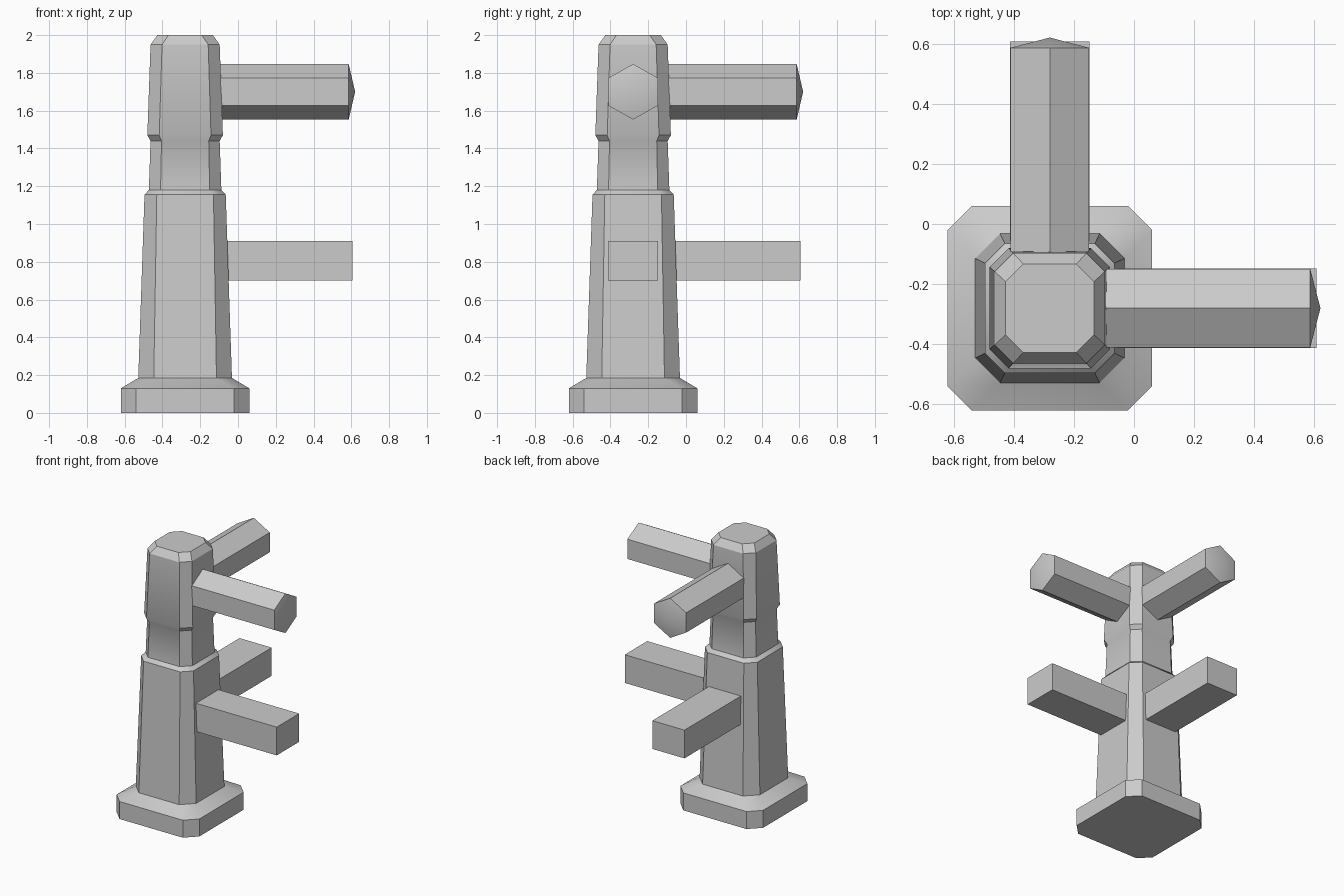
import bpy, bmesh, math
from mathutils import Matrix

if "Cube" in bpy.data.objects:
    bpy.data.objects.remove(bpy.data.objects["Cube"])

POST = -0.28  # post axis in both x and y

grey = bpy.data.materials.new("plain grey")
grey.use_nodes = True
colour = (0.6, 0.6, 0.6, 1)
grey.diffuse_color = colour
grey.node_tree.nodes["Principled BSDF"].inputs["Base Color"].default_value = colour


def finish(name, bm, matrix):
    bmesh.ops.recalc_face_normals(bm, faces=bm.faces)
    mesh = bpy.data.meshes.new(name)
    bm.to_mesh(mesh)
    bm.free()
    mesh.transform(matrix)
    mesh.materials.append(grey)
    ob = bpy.data.objects.new(name, mesh)
    bpy.context.collection.objects.link(ob)
    bpy.ops.object.select_all(action='DESELECT')
    ob.select_set(True)
    bpy.context.view_layer.objects.active = ob
    bpy.ops.object.shade_smooth_by_angle(angle=math.radians(32))
    return ob


def loft(bm, rings):
    """Skin a list of point rings and cap both ends."""
    loops = [[bm.verts.new(p) for p in ring] for ring in rings]
    for a, b in zip(loops, loops[1:]):
        for i in range(len(a)):
            j = (i + 1) % len(a)
            bm.faces.new((a[i], a[j], b[j], b[i]))
    bm.faces.new(loops[0][::-1])
    return bm.faces.new(loops[-1])


def octagon(z, h, c):
    """Square ring of half width h with corners cut back to c."""
    return [(x, y, z) for x, y in ((h, -c), (h, c), (c, h), (-c, h),
                                   (-h, c), (-h, -c), (-c, -h), (c, -h))]


# Post: height, half width, half length of the flat side
profile = [(0, 0.34, 0.26), (0.13, 0.34, 0.26), (0.185, 0.248, 0.166),
           (1.155, 0.215, 0.15), (1.18, 0.192, 0.13), (1.44, 0.183, 0.125),
           (1.47, 0.2, 0.137), (1.95, 0.183, 0.122), (2.0, 0.147, 0.088)]
bm = bmesh.new()
loft(bm, [octagon(*p) for p in profile])
finish("post", bm, Matrix.Translation((POST, POST, 0)))

# Rails: built along +x from the post, the second pair turned to +y
for side, turn in (("left", 0), ("back", math.pi / 2)):
    place = Matrix.Translation((POST, POST, 0)) @ Matrix.Rotation(turn, 4, 'Z')

    # Lower rail: rectangular beam
    bm = bmesh.new()
    loft(bm, [[(x, y, z) for y, z in ((-0.132, 0.7), (0.132, 0.7),
                                      (0.132, 0.91), (-0.132, 0.91))]
              for x in (0.12, 0.887)])
    finish(side + "_lower_rail", bm, place)

    # Upper rail: hexagonal beam with a shallow pointed end
    bm = bmesh.new()
    ring = [(0.131 * math.sin(k * math.pi / 3) / math.sin(math.pi / 3),
             1.7 + 0.147 * math.cos(k * math.pi / 3)) for k in range(6)]
    end = loft(bm, [[(x, y, z) for y, z in ring] for x in (0.12, 0.866)])
    tip = bmesh.ops.poke(bm, faces=[end])["verts"][0]
    tip.co.x = 0.9
    finish(side + "_upper_rail", bm, place)
